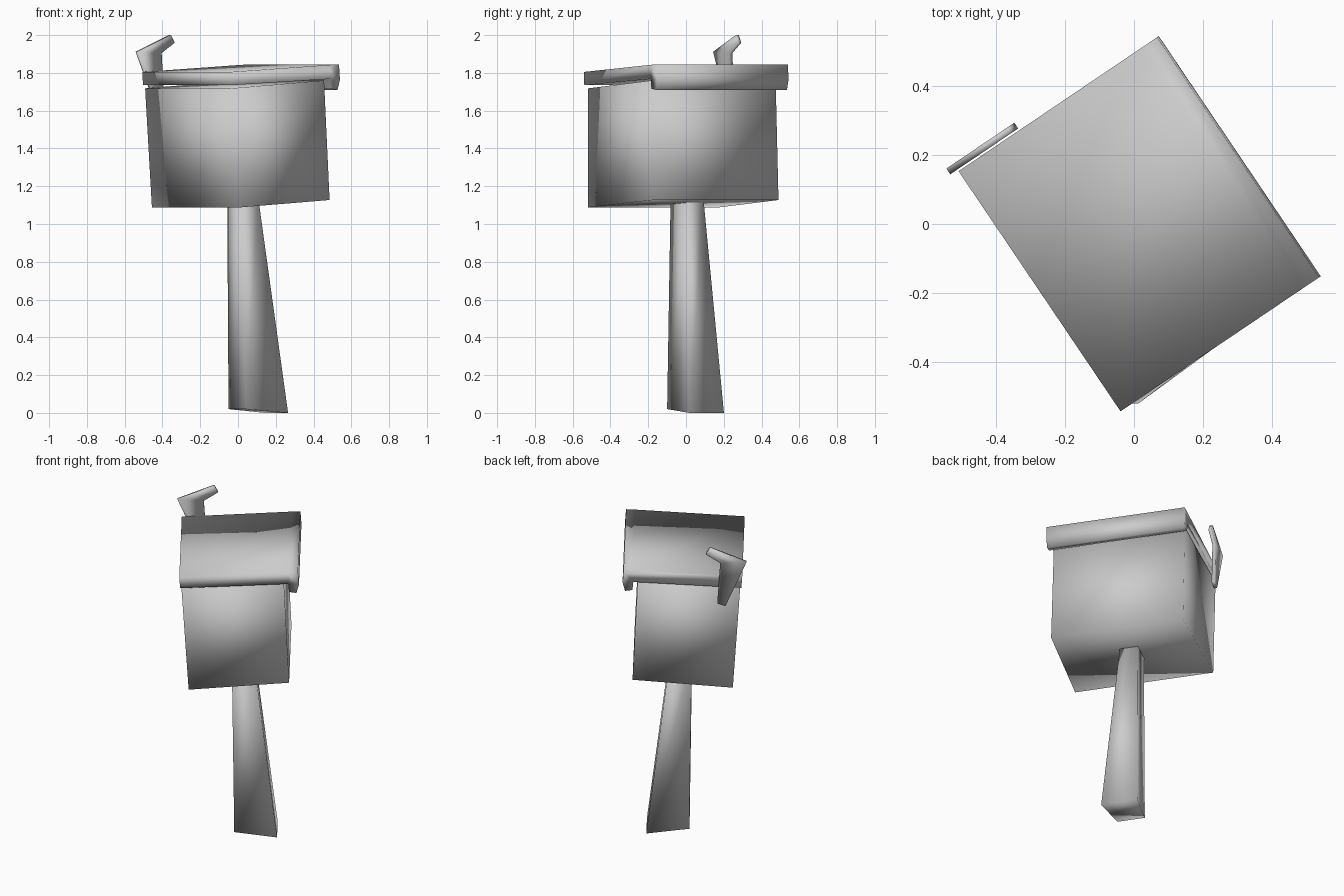
import bpy
import bmesh
import math

cube = bpy.data.objects.get("Cube")
if cube:
    bpy.data.objects.remove(cube, do_unlink=True)

TURN = math.radians(34)  # the whole mailbox is turned about z

grey = bpy.data.materials.new("plain_grey")
grey.use_nodes = True
grey.diffuse_color = (0.6, 0.6, 0.6, 1)
grey.node_tree.nodes["Principled BSDF"].inputs["Base Color"].default_value = (0.6, 0.6, 0.6, 1)


def loft(name, start, end):
    """Solid between two matching outlines, softly shaded across its edges."""
    bm = bmesh.new()
    a = [bm.verts.new(p) for p in start]
    b = [bm.verts.new(p) for p in end]
    n = len(a)
    bm.faces.new(a)
    bm.faces.new(b[::-1])
    for i in range(n):
        j = (i + 1) % n
        bm.faces.new((a[i], b[i], b[j], a[j]))
    bmesh.ops.recalc_face_normals(bm, faces=bm.faces[:])
    for face in bm.faces:
        face.smooth = True
    mesh = bpy.data.meshes.new(name)
    bm.to_mesh(mesh)
    bm.free()
    mesh.materials.append(grey)
    obj = bpy.data.objects.new(name, mesh)
    obj.rotation_euler.z = TURN
    bpy.context.collection.objects.link(obj)
    return obj


def extrude(name, profile, y0, y1):
    """Side profile (x, z) drawn out along y."""
    return loft(name, [(x, y0, z) for x, z in profile], [(x, y1, z) for x, z in profile])


# Leaning post, wider at its foot
loft("post",
     [(-0.02, -0.107, 0.02), (0.23, -0.133, 0.0), (0.23, 0.087, 0.0), (-0.02, 0.06, 0.02)],
     [(-0.035, -0.075, 1.12), (0.09, -0.058, 1.14), (0.09, 0.05, 1.14), (-0.035, 0.05, 1.12)])

# Slightly crooked box
loft("box",
     [(-0.28, -0.437, 1.088), (0.305, -0.415, 1.127), (0.305, 0.385, 1.127), (-0.28, 0.4, 1.088)],
     [(-0.322, -0.41, 1.718), (0.275, -0.407, 1.76), (0.275, 0.387, 1.76), (-0.322, 0.402, 1.718)])

# Sloping lid with a lip that hangs over one side
extrude("lid",
        [(-0.335, 1.805), (0.305, 1.843), (0.357, 1.845), (0.363, 1.765),
         (0.348, 1.71), (0.305, 1.716), (0.3, 1.768), (-0.33, 1.735)],
        -0.427, 0.41)

# Raised signal flag on the back
extrude("flag",
        [(-0.147, 2.0), (-0.36, 1.912), (-0.237, 1.628),
         (-0.19, 1.645), (-0.207, 1.905), (-0.123, 1.96)],
        0.416, 0.436)
